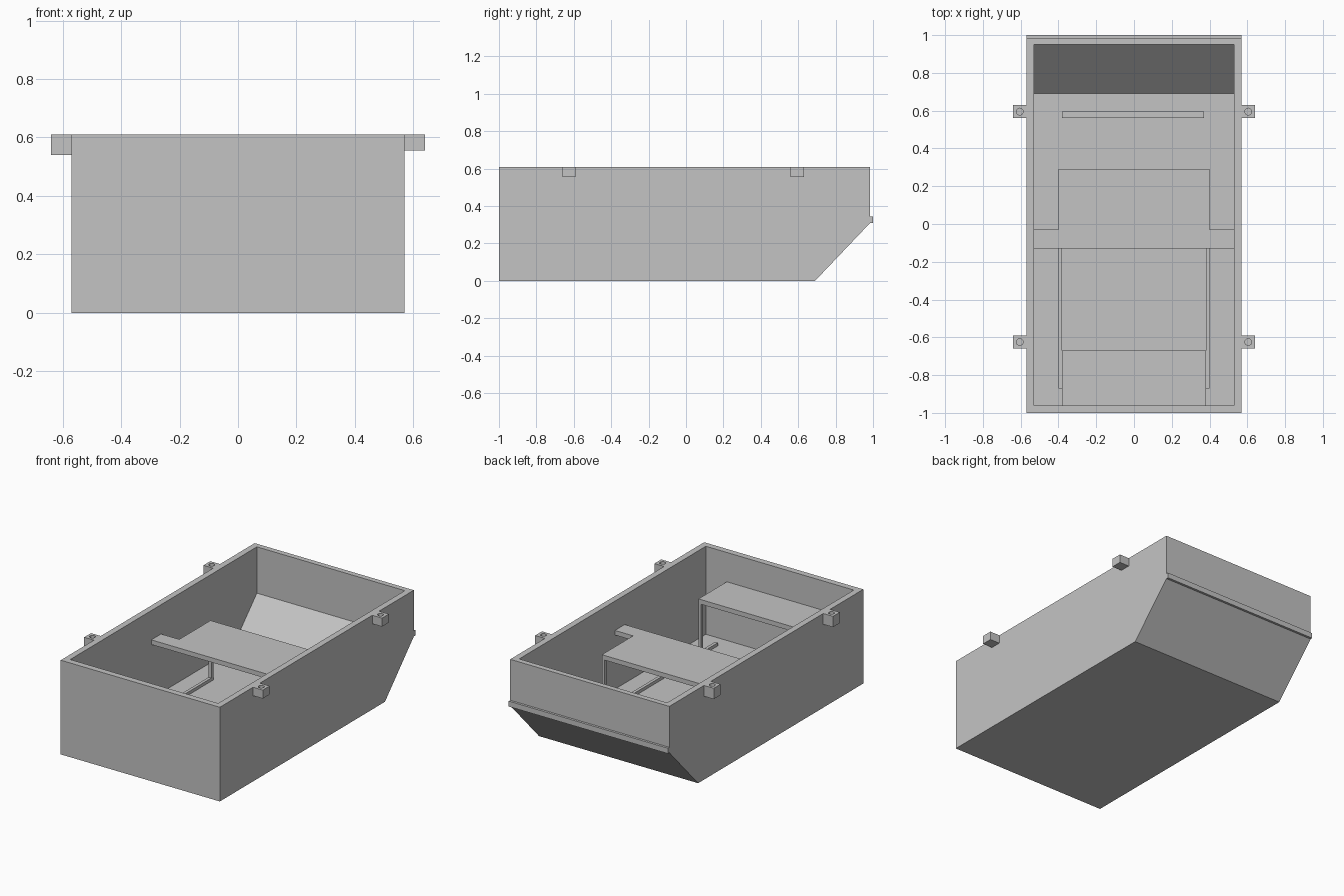
import bpy
import bmesh

if "Cube" in bpy.data.objects:
    bpy.data.objects.remove(bpy.data.objects["Cube"])

grey = bpy.data.materials.new("light grey")
grey.use_nodes = True
grey.diffuse_color = (0.55, 0.55, 0.55, 1)
grey.node_tree.nodes["Principled BSDF"].inputs["Base Color"].default_value = (0.55, 0.55, 0.55, 1)


def add_object(name, bm):
    bmesh.ops.recalc_face_normals(bm, faces=bm.faces)
    mesh = bpy.data.meshes.new(name)
    bm.to_mesh(mesh)
    bm.free()
    mesh.materials.append(grey)
    obj = bpy.data.objects.new(name, mesh)
    bpy.context.collection.objects.link(obj)
    return obj


def box(name, x, y, z):
    """Box from (min, max) ranges on each axis."""
    bm = bmesh.new()
    bmesh.ops.create_cube(bm, size=1)
    for v in bm.verts:
        v.co = [r[0] + (c + 0.5) * (r[1] - r[0]) for c, r in zip(v.co, (x, y, z))]
    return add_object(name, bm)


def slab(name, outline, z0, z1):
    """Flat plate extruded from an xy outline."""
    bm = bmesh.new()
    face = bm.faces.new([bm.verts.new((x, y, z0)) for x, y in outline])
    top = bmesh.ops.extrude_face_region(bm, geom=[face])["geom"]
    for v in top:
        if isinstance(v, bmesh.types.BMVert):
            v.co.z = z1
    return add_object(name, bm)


def shell(bm, half_width, profile):
    """Open-topped trough; returns its rim vertices in order."""
    a = [bm.verts.new((-half_width, y, z)) for y, z in profile]
    b = [bm.verts.new((half_width, y, z)) for y, z in profile]
    bm.faces.new(a)
    bm.faces.new(b)
    for i in range(len(profile) - 1):
        bm.faces.new((a[i], a[i + 1], b[i + 1], b[i]))
    return [a[0], a[-1], b[-1], b[0]]


# Hull: outer and inner troughs joined by the flat rim
TOP, FLOOR = 0.61, 0.04
bm = bmesh.new()
outer = shell(bm, 0.57, [(-1, TOP), (-1, 0), (0.69, 0), (0.985, 0.31), (0.985, TOP)])
inner = shell(bm, 0.53, [(-0.96, TOP), (-0.96, FLOOR), (0.69, FLOOR), (0.95, 0.31), (0.95, TOP)])
for i in range(4):
    j = (i + 1) % 4
    bm.faces.new((outer[i], outer[j], inner[j], inner[i]))
add_object("hull", bm)

# Rub strip across the back
box("back_strip", (-0.57, 0.57), (0.98, 1.0), (0.31, 0.345))

# Middle seat with side arms reaching the walls
SEAT = (0.39, 0.42)
half = [(0.53, -0.13), (0.53, -0.03), (0.4, -0.03), (0.4, 0.29)]
slab("middle_seat", half + [(-x, y) for x, y in reversed(half)], *SEAT)

# Front bench
box("front_bench", (-0.38, 0.38), (-0.96, -0.67), SEAT)

# Floor cross rail
box("cross_rail", (-0.38, 0.37), (0.56, 0.595), (FLOOR, 0.06))

for side, s in (("left", 1), ("right", -1)):
    def span(a, b):
        return tuple(sorted((a * s, b * s)))

    # Seat legs and floor rails
    box(side + "_seat_leg", span(0.38, 0.4), (0.27, 0.29), (FLOOR, 0.39))
    box(side + "_bench_leg", span(0.36, 0.38), (-0.69, -0.67), (FLOOR, 0.39))
    box(side + "_floor_rail", span(0.38, 0.4), (-0.87, 0.29), (FLOOR, 0.06))

    # Tie-down lugs with a blind hole
    for end, y in (("front", -0.625), ("back", 0.595)):
        bottom = 0.555 if s > 0 else 0.54
        lug = box(f"{side}_{end}_lug", span(0.57, 0.64), (y - 0.035, y + 0.035), (bottom, TOP))
        bpy.ops.mesh.primitive_cylinder_add(vertices=16, radius=0.018, depth=0.08,
                                            location=(0.605 * s, y, TOP))
        cutter = bpy.context.object
        cutter.hide_render = True
        mod = lug.modifiers.new("hole", "BOOLEAN")
        mod.operation = "DIFFERENCE"
        mod.solver = "EXACT"
        mod.object = cutter
        bpy.context.view_layer.objects.active = lug
        bpy.ops.object.modifier_apply(modifier=mod.name)
        bpy.data.objects.remove(cutter)
